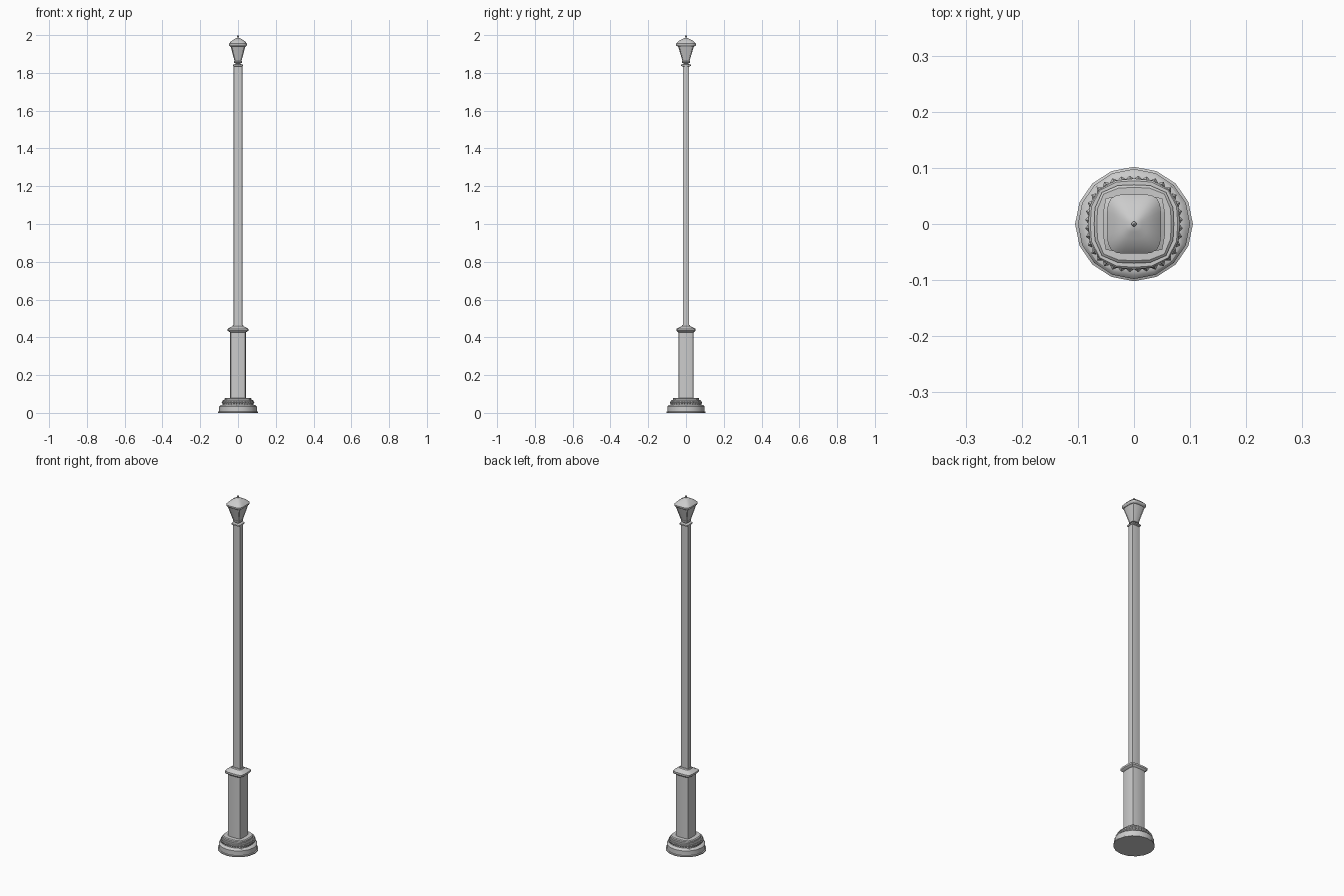
import bpy, bmesh, math
from mathutils import Vector

if "Cube" in bpy.data.objects:
    bpy.data.objects.remove(bpy.data.objects["Cube"])

SIDES = 16


def ring_point(a, hx, hy, n):
    """Point on a rounded-square outline: n=2 is round, larger n is squarer."""
    c, s = math.cos(a), math.sin(a)
    r = (abs(c) ** n + abs(s) ** n) ** (-1 / n)
    return hx * r * c, hy * r * s


def finish(name, bm):
    bmesh.ops.recalc_face_normals(bm, faces=bm.faces)
    me = bpy.data.meshes.new(name)
    bm.to_mesh(me)
    bm.free()
    ob = bpy.data.objects.new(name, me)
    bpy.context.collection.objects.link(ob)
    bpy.ops.object.select_all(action='DESELECT')
    ob.select_set(True)
    bpy.context.view_layer.objects.active = ob
    bpy.ops.object.shade_smooth_by_angle(angle=math.radians(35))
    return ob


def loft(name, rows, sides=SIDES):
    """Skin through outlines given as (z, half_x, half_y, squareness)."""
    bm = bmesh.new()
    rings = []
    for z, hx, hy, n in rows:
        rings.append([bm.verts.new((*ring_point(math.tau * i / sides, hx, hy, n), z))
                      for i in range(sides)])
    for lo, hi in zip(rings, rings[1:]):
        for i in range(sides):
            j = (i + 1) % sides
            bm.faces.new((lo[i], lo[j], hi[j], hi[i]))
    bm.faces.new(rings[0])
    bm.faces.new(rings[-1])
    return finish(name, bm)


# Round foot stepping up into a squarer plinth
loft("base_foot", [(0, .105, .102, 2), (.006, .105, .102, 2), (.008, .1, .098, 2),
                   (.034, .1, .098, 2), (.041, .092, .091, 2.2), (.043, .083, .083, 2.5)])
loft("base_step", [(.042, .082, .081, 2.5), (.064, .082, .081, 2.5), (.067, .078, .077, 2.8)])
loft("base_plinth", [(.066, .071, .07, 3.2), (.076, .071, .07, 3.2), (.08, .066, .065, 3.5)])

# Ring of small pointed teeth around the middle step
bm = bmesh.new()
teeth = 36
for k in range(teeth):
    def at(f, grow, z):
        x, y = ring_point(math.tau * (k + f) / teeth, .082 + grow, .081 + grow, 2.5)
        return bm.verts.new((x, y, z))
    tip = at(.5, .005, .054)
    edge = [at(0, -.001, .054), at(.5, -.001, .045), at(1, -.001, .054), at(.5, -.001, .063)]
    for i in range(4):
        bm.faces.new((edge[i], edge[(i + 1) % 4], tip))
    bm.faces.new(edge)
finish("base_teeth", bm)

# Lower shaft with its moulded collar
loft("lower_shaft", [(.079, .042, .041, 7), (.43, .042, .041, 7)])
loft("shaft_collar", [(.426, .042, .041, 7), (.431, .05, .047, 8), (.435, .055, .05, 8),
                      (.445, .055, .05, 8), (.452, .042, .037, 8), (.459, .029, .023, 8),
                      (.465, .027, .02, 8)])

# Tall upper pole and cap
loft("upper_pole", [(.46, .024, .0165, 8), (1.837, .024, .0165, 8)])
loft("pole_cap", [(1.834, .022, .02, 8), (1.837, .026, .026, 8), (1.844, .026, .026, 8),
                  (1.847, .014, .014, 4)])

# Lantern: neck, tapered glass, eave with domed roof, finial
loft("lantern_neck", [(1.845, .013, .013, 3), (1.851, .013, .013, 3), (1.854, .021, .021, 5),
                      (1.861, .021, .021, 5), (1.863, .018, .018, 5)])
low, high = (1.861, .018, .018, 6), (1.944, .04, .043, 6)
loft("lantern_glass", [low, high])
loft("lantern_roof", [(1.941, .042, .045, 5), (1.945, .046, .051, 5), (1.949, .048, .053, 4.5),
                      (1.955, .048, .053, 4.5), (1.958, .045, .05, 4.5), (1.968, .036, .04, 4),
                      (1.976, .024, .026, 3.5), (1.982, .014, .014, 3), (1.986, .005, .005, 2)], 32)
loft("lantern_finial", [(1.983, .003, .003, 2), (1.988, .003, .003, 2), (1.991, .0045, .0045, 2),
                        (1.995, .0045, .0045, 2), (2.0, .001, .001, 2)], 12)

# Slim frame bars along the lantern corners
bm = bmesh.new()
for k in range(4):
    a = math.pi / 4 + k * math.pi / 2
    p = Vector((*ring_point(a, *low[1:]), low[0]))
    q = Vector((*ring_point(a, *high[1:]), high[0]))
    new = bmesh.ops.create_cone(bm, cap_ends=True, segments=6, radius1=.0025,
                                radius2=.0025, depth=(q - p).length)["verts"]
    rot = Vector((0, 0, 1)).rotation_difference(q - p)
    for v in new:
        v.co = rot @ v.co + (p + q) / 2
finish("lantern_frame", bm)
